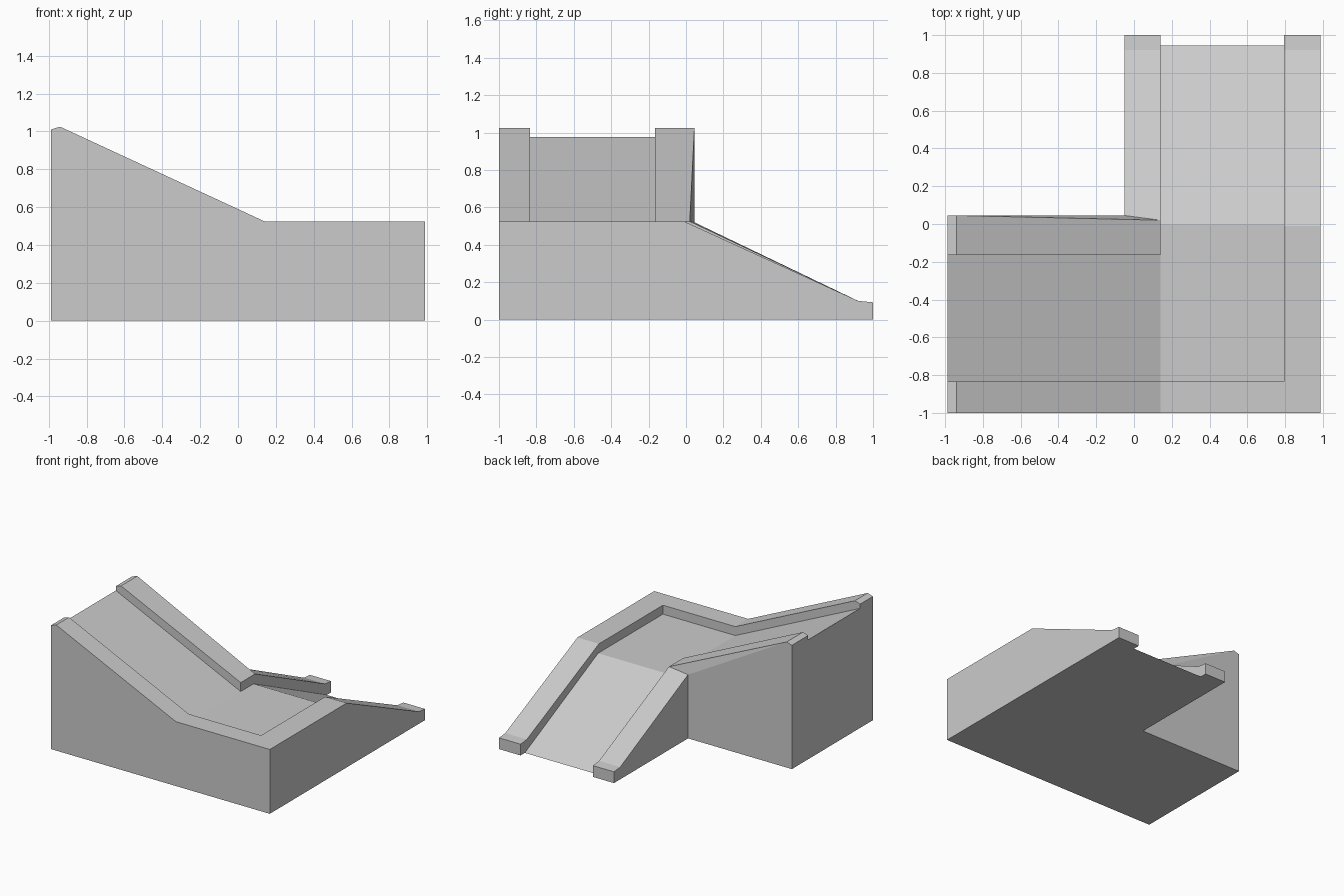
import bpy, bmesh

cube = bpy.data.objects.get("Cube")
if cube:
    bpy.data.objects.remove(cube, do_unlink=True)

# Single concrete colour
concrete = bpy.data.materials.new("grey concrete")
concrete.use_nodes = True
GREY = (0.6, 0.6, 0.6, 1)
concrete.diffuse_color = GREY
concrete.node_tree.nodes["Principled BSDF"].inputs["Base Color"].default_value = GREY


def finish(name, bm):
    bmesh.ops.recalc_face_normals(bm, faces=bm.faces)
    mesh = bpy.data.meshes.new(name)
    bm.to_mesh(mesh)
    bm.free()
    mesh.materials.append(concrete)
    obj = bpy.data.objects.new(name, mesh)
    bpy.context.collection.objects.link(obj)


def ribbon(name, pairs):
    """Solid under a strip of paired top points, reaching down to the ground."""
    bm = bmesh.new()
    rows = []
    for a, b in pairs:
        points = (a, b, (b[0], b[1], 0), (a[0], a[1], 0))
        rows.append([bm.verts.new(p) for p in points])
    for r, s in zip(rows, rows[1:]):
        for i in range(4):
            j = (i + 1) % 4
            bm.faces.new((r[i], r[j], s[j], s[i]))
    bm.faces.new(rows[0])
    bm.faces.new(rows[-1])
    bmesh.ops.remove_doubles(bm, verts=bm.verts, dist=0.0001)
    finish(name, bm)


def along_x(name, y0, y1, profile):
    ribbon(name, [((x, y0, z), (x, y1, z)) for x, z in profile])


def along_y(name, x0, x1, profile):
    ribbon(name, [((x0, y, z), (x1, y, z)) for y, z in profile])


SIDE = 0.987
BEND = 0.14            # foot of the upper ramp and inner curb face
OUT_X, OUT_Y = 0.793, -0.835   # inner faces of the outer curbs
IN_Y = -0.165          # inner face of the upper inner curb
DECK, FLOOR = 0.525, 0.452
RAMP_END = [(0.92, 0.1), (1, 0.092)]

# Sunken floors
along_x("upper_ramp_and_landing_floor", OUT_Y, IN_Y,
        [(-SIDE, 0.975), (BEND, FLOOR), (OUT_X, FLOOR)])
along_y("lower_ramp_floor", BEND, OUT_X,
        [(IN_Y, FLOOR), (0, FLOOR), (0.945, 0)])

# Outer curbs
along_x("front_curb", -1, OUT_Y,
        [(-SIDE, 1.01), (-0.94, 1.025), (BEND, DECK), (SIDE, DECK)])
along_y("left_curb", OUT_X, SIDE, [(OUT_Y, DECK), (-0.01, DECK)] + RAMP_END)

# Inner curbs meet at a slightly skewed corner
corner_in = (BEND, 0.02, DECK)
corner_out = (-0.05, 0.045, 0.52)
ribbon("lower_inner_curb", [(corner_out, corner_in)] +
       [((corner_out[0], y, z), (BEND, y, z)) for y, z in RAMP_END])

top = [corner_in, corner_out, (BEND, IN_Y, DECK)]
for y in (IN_Y, corner_out[1]):
    top += [(-SIDE, y, 1.01), (-0.94, y, 1.025)]
bm = bmesh.new()
for x, y, z in top:
    bm.verts.new((x, y, z))
    if x != -0.94:
        bm.verts.new((x, y, 0))
bmesh.ops.convex_hull(bm, input=bm.verts)
bmesh.ops.dissolve_limit(bm, angle_limit=0.002, verts=bm.verts, edges=bm.edges)
finish("upper_inner_curb", bm)
